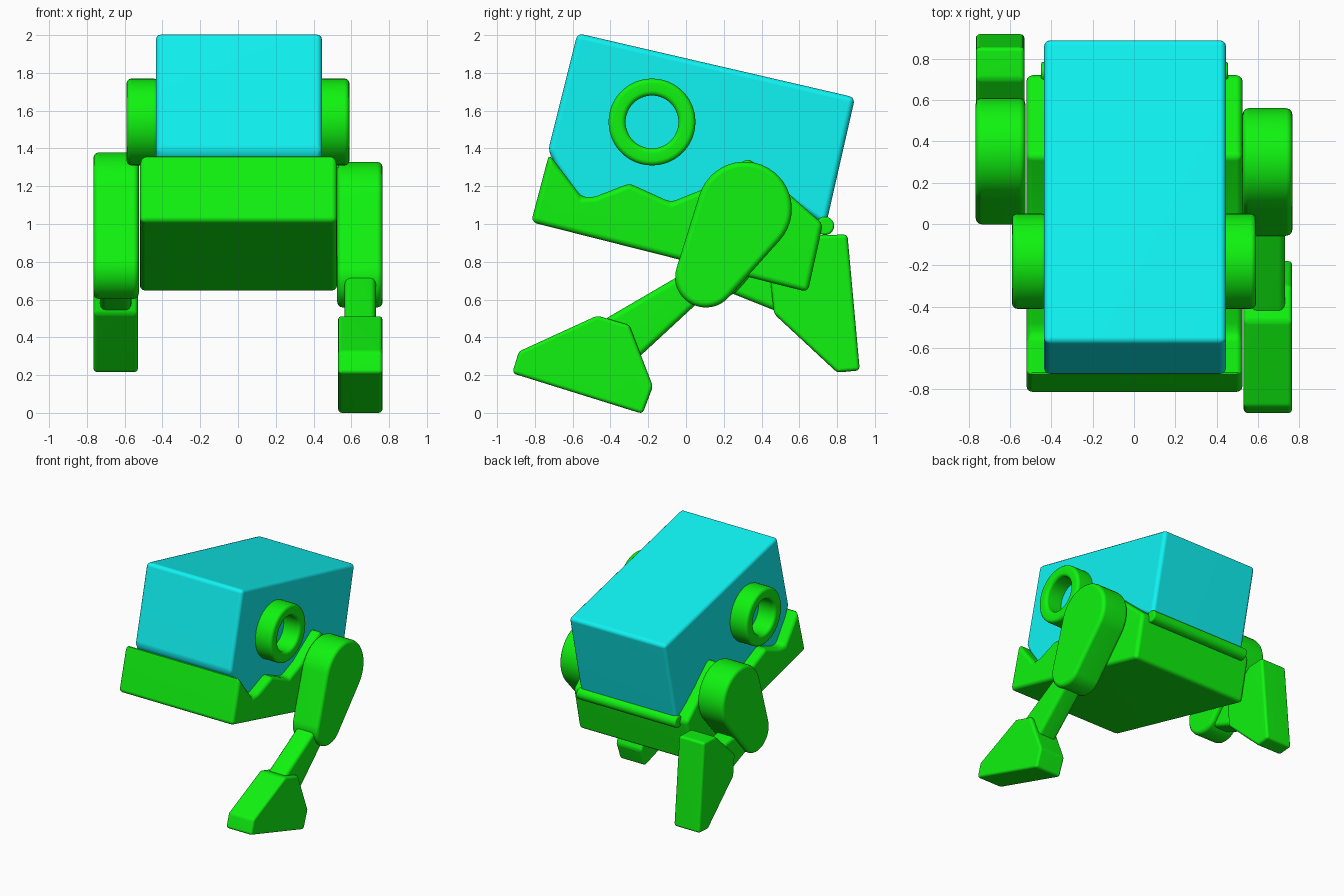
import bpy, bmesh
from math import radians, pi, cos, sin, atan2, acos, hypot
from mathutils import Matrix, Vector

if "Cube" in bpy.data.objects:
    bpy.data.objects.remove(bpy.data.objects["Cube"], do_unlink=True)


def make_material(name, color):
    mat = bpy.data.materials.new(name)
    mat.use_nodes = True
    mat.diffuse_color = color
    mat.node_tree.nodes["Principled BSDF"].inputs["Base Color"].default_value = color
    return mat


GREEN = make_material("green", (0.005, 0.9, 0.005, 1))
CYAN = make_material("cyan", (0.005, 0.9, 0.9, 1))


def finish(name, bm, mat, bevel):
    """Turn a bmesh into an object with rounded edges and smooth shading."""
    bmesh.ops.recalc_face_normals(bm, faces=bm.faces)
    mesh = bpy.data.meshes.new(name)
    bm.to_mesh(mesh)
    bm.free()
    mesh.materials.append(mat)
    obj = bpy.data.objects.new(name, mesh)
    bpy.context.collection.objects.link(obj)
    bpy.ops.object.select_all(action='DESELECT')
    obj.select_set(True)
    bpy.context.view_layer.objects.active = obj
    mod = obj.modifiers.new("rounding", 'BEVEL')
    mod.width = bevel
    mod.segments = 3
    mod.limit_method = 'ANGLE'
    mod.angle_limit = radians(25)
    bpy.ops.object.modifier_apply(modifier=mod.name)
    bpy.ops.object.shade_smooth_by_angle(angle=radians(40))
    obj.modifiers.new("flat_faces", 'WEIGHTED_NORMAL').keep_sharp = True
    return obj


def prism(name, profile, x0, x1, mat=GREEN, bevel=0.02):
    """Extrude a (y, z) outline from x0 to x1."""
    bm = bmesh.new()
    face = bm.faces.new([bm.verts.new((x0, y, z)) for y, z in profile])
    new = bmesh.ops.extrude_face_region(bm, geom=[face])["geom"]
    verts = [v for v in new if isinstance(v, bmesh.types.BMVert)]
    bmesh.ops.translate(bm, verts=verts, vec=(x1 - x0, 0, 0))
    return finish(name, bm, mat, bevel)


def capsule(a, ra, b, rb, steps=24):
    """Outline of two circles joined by their outer tangents."""
    dy, dz = b[0] - a[0], b[1] - a[1]
    axis = atan2(dz, dy)
    t = acos((ra - rb) / hypot(dy, dz))
    points = []
    for (cy, cz), r, start, end in ((a, ra, t, 2 * pi - t), (b, rb, -t, t)):
        for i in range(steps + 1):
            ang = axis + start + (end - start) * i / steps
            points.append((cy + r * cos(ang), cz + r * sin(ang)))
    return points


def moved(profile, pivot, target, angle):
    """Rotate an outline about a pivot and carry the pivot to a target."""
    rot = Matrix.Rotation(angle, 2)
    return [tuple(rot @ (Vector(p) - Vector(pivot)) + Vector(target)) for p in profile]


# Head box with a toothed lower edge
head = [(-0.575, 2.01), (0.895, 1.67), (0.74, 0.99), (0.34, 1.27), (0.1, 1.13),
        (-0.08, 1.07), (-0.3, 1.15), (-0.55, 1.1), (-0.69, 1.31), (-0.73, 1.39)]
prism("head", head, -0.435, 0.445, CYAN, 0.03)

# Lower jaw with matching teeth
jaw = [(-0.725, 1.37), (-0.55, 1.14), (-0.48, 1.145), (-0.3, 1.215), (-0.08, 1.115),
       (0.08, 1.18), (0.33, 1.35), (0.725, 1.0), (0.645, 0.64), (-0.82, 1.01)]
prism("jaw", jaw, -0.52, 0.525, GREEN, 0.03)

# Hinge rod across the back
prism("hinge", capsule((0.735, 0.99), 0.048, (0.736, 0.99), 0.048), -0.45, 0.455, GREEN, 0.012)

# Ring eyes on both sides
for side, sign in (("left", 1), ("right", -1)):
    bm = bmesh.new()
    cy, cz = -0.18, 1.54
    section = [(0.42, 0.14), (0.59, 0.14), (0.59, 0.23), (0.42, 0.23)]
    face = bm.faces.new([bm.verts.new((sign * x, cy + r, cz)) for x, r in section])
    edges = list(face.edges)
    bm.faces.remove(face)
    bmesh.ops.spin(bm, geom=edges, cent=(0, cy, cz), axis=(1, 0, 0),
                   angle=2 * pi, steps=48, use_merge=True)
    bmesh.ops.remove_doubles(bm, verts=bm.verts, dist=0.0001)
    finish(side + "_eye_ring", bm, GREEN, 0.025)

# Legs: the left steps forward, the right trails behind
foot = [(-0.92, 0.21), (-0.885, 0.325), (-0.47, 0.515), (-0.3, 0.465),
        (-0.175, 0.14), (-0.23, -0.005)]
back_foot = moved(foot, foot[0], (0.92, 0.225), radians(112.5))
shin = [(-0.44, 0.49), (0.04, 0.77), (0.14, 0.655), (-0.26, 0.285)]
back_shin = [(0.5, 0.53), (0.1, 0.69), (0.14, 0.86), (0.56, 0.8)]
legs = (("left", 1, (0.31, 1.08), (0.105, 0.72), shin, foot),
        ("right", -1, (0.36, 1.13), (0.16, 0.765), back_shin, back_foot))
for side, sign, hip, knee, shin_shape, foot_shape in legs:
    prism(side + "_thigh", capsule(hip, 0.25, knee, 0.162), sign * 0.525, sign * 0.766, GREEN, 0.03)
    prism(side + "_shin", shin_shape, sign * 0.565, sign * 0.73, GREEN, 0.03)
    prism(side + "_foot", foot_shape, sign * 0.53, sign * 0.765)
